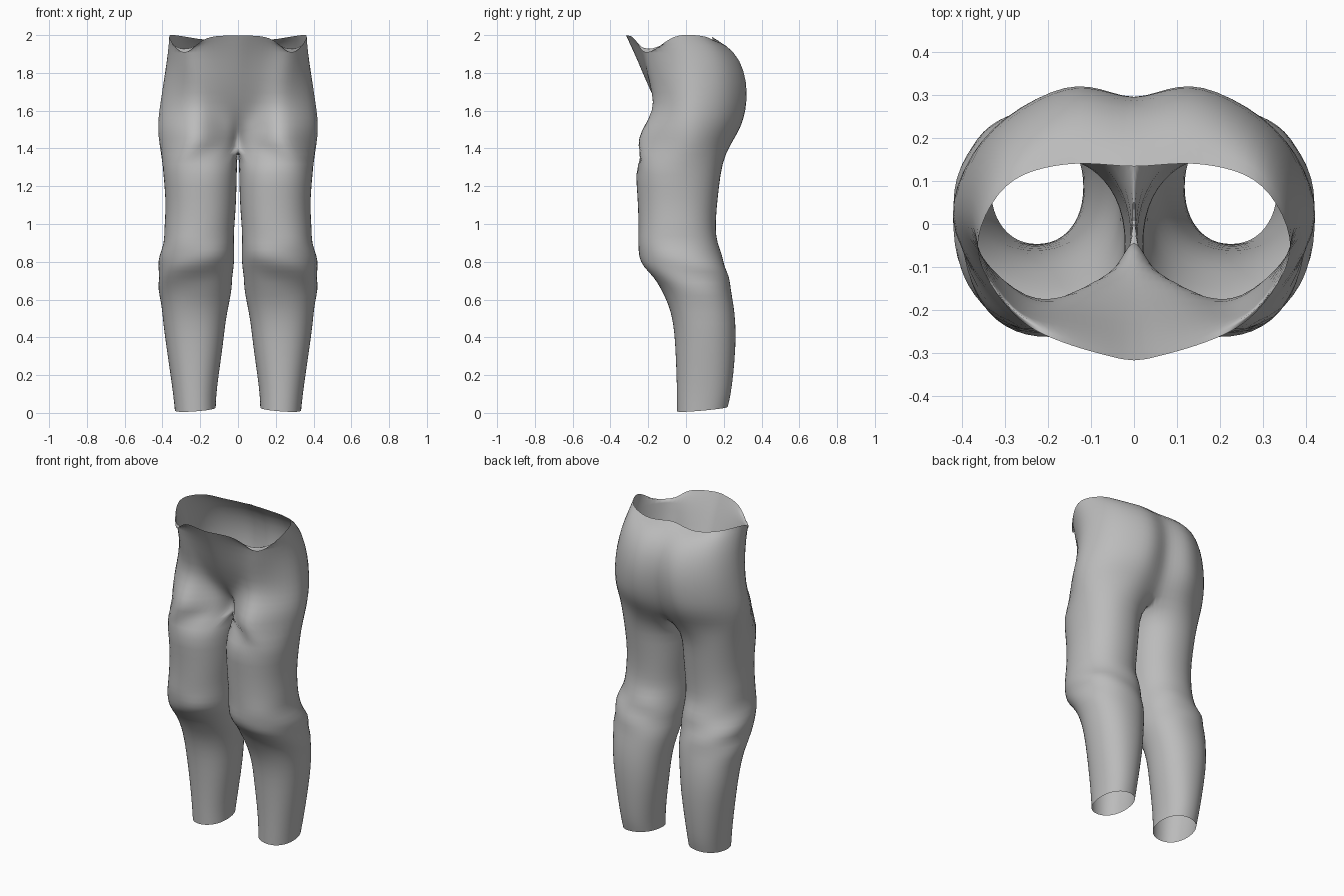
import bpy, bmesh, math
from mathutils import Vector

if "Cube" in bpy.data.objects:
    bpy.data.objects.remove(bpy.data.objects["Cube"])

# Half outlines of the hips, centre front round the side to centre back
WAIST = [(0, -.323, 2.0), (.17, -.275, 1.985), (.285, -.207, 1.90), (.368, -.06, 1.995),
         (.30, .09, 1.995), (.16, .14, 1.975), (0, .133, 1.995)]
HIPS = [
    (1.95, [(0, -.30), (.16, -.253), (.285, -.20), (.37, -.04), (.305, .14), (.15, .212), (0, .205)]),
    (1.87, [(0, -.262), (.15, -.225), (.28, -.193), (.378, 0), (.32, .185), (.15, .287), (0, .272)]),
    (1.75, [(0, -.21), (.13, -.195), (.26, -.178), (.394, 0), (.345, .20), (.16, .322), (0, .297)]),
    (1.64, [(0, -.158), (.11, -.152), (.25, -.162), (.41, 0), (.355, .20), (.16, .322), (0, .287)]),
    (1.56, [(0, -.11), (.09, -.127), (.24, -.20), (.422, -.01), (.36, .19), (.17, .308), (0, .27)]),
    (1.49, [(0, -.055), (.08, -.13), (.24, -.247), (.424, -.02), (.36, .17), (.17, .28), (0, .245)]),
    (1.42, [(0, 0), (.07, -.15), (.24, -.268), (.415, -.03), (.36, .14), (.18, .235), (0, .205)]),
]
# Leg rings: height, inner x, outer x, front y, back y
LEG = [
    (1.32, .004, .402, -.274, .192), (1.20, .006, .39, -.262, .177), (1.08, .010, .383, -.255, .163),
    (.97, .020, .392, -.252, .158), (.90, .020, .395, -.255, .166), (.83, .018, .412, -.255, .195),
    (.775, .020, .430, -.222, .212), (.72, .030, .420, -.178, .226), (.66, .030, .424, -.135, .238),
    (.58, .046, .407, -.095, .252), (.48, .066, .398, -.068, .264), (.36, .078, .382, -.058, .265),
    (.20, .102, .358, -.051, .252), (.09, .115, .343, -.049, .237), (.02, .117, .335, -.048, .222),
]
N, OUT = 24, 18          # points round a leg, spans on the outer side


def spline(pts, t):
    """Point on a smooth curve through pts, t from 0 to 1."""
    f = t * (len(pts) - 1)
    i = min(int(f), len(pts) - 2)
    f -= i
    p = [Vector(q) for q in pts]
    b, c = p[i], p[i + 1]
    a = p[i - 1] if i else 2 * b - c
    d = p[i + 2] if i + 2 < len(p) else 2 * c - b
    return .5 * (2 * b + (c - a) * f + (2 * a - 5 * b + 4 * c - d) * f ** 2
                 + (3 * b - a - 3 * c + d) * f ** 3)


def bulge(v):
    """Rounds an ellipse slightly towards a box."""
    return math.copysign(abs(v) ** .92, v)


bm = bmesh.new()
rings = []

# Hips: open half rings from waist to crotch
for outline in [WAIST] + [[(x, y, z) for x, y in pts] for z, pts in HIPS]:
    ring = []
    for k in range(OUT + 1):
        p = spline(outline, k / OUT)
        ring.append(bm.verts.new((0 if k in (0, OUT) else max(p.x, .004), p.y, p.z)))
    rings.append(ring)

# Crotch seam closes the last hip ring into the top of the leg
for k in range(1, N - OUT):
    t = k / (N - OUT)
    rings[-1].append(bm.verts.new((0, .205 * (1 - t), 1.42 - .02 * math.sin(math.pi * t))))

# Leg tube, with cloth folds round the knee and a sloping hem
for z, xi, xo, yf, yb in LEG:
    ring = []
    fold = .011 * math.exp(-((z - .78) / .13) ** 2)
    for k in range(N):
        a = math.radians(225 + 15 * k)
        c, s = bulge(math.cos(a)), bulge(math.sin(a))
        w = fold * math.sin(3 * a + 40 * z)
        hem = (.012 * s - .008 * c) if z < .05 else 0
        ring.append(bm.verts.new(((xi + xo) / 2 + c * ((xo - xi) / 2 + w * (c > -.5)),
                                  (yf + yb) / 2 + s * ((yb - yf) / 2 + w), z + hem)))
    rings.append(ring)

# Skin neighbouring rings
for upper, lower in zip(rings, rings[1:]):
    closed = len(upper) == N
    for k in range(N if closed else OUT):
        j = (k + 1) % N if closed else k + 1
        bm.faces.new((upper[k], lower[k], lower[j], upper[j]))

mesh = bpy.data.meshes.new("trousers")
bm.to_mesh(mesh)
bm.free()
trousers = bpy.data.objects.new("trousers", mesh)
bpy.context.collection.objects.link(trousers)

grey = bpy.data.materials.new("grey cloth")
grey.diffuse_color = (.5, .5, .5, 1)
grey.use_nodes = True
grey.node_tree.nodes["Principled BSDF"].inputs["Base Color"].default_value = grey.diffuse_color
mesh.materials.append(grey)

mirror = trousers.modifiers.new("other_half", 'MIRROR')
mirror.merge_threshold = .001
smooth = trousers.modifiers.new("smooth_cloth", 'SUBSURF')
smooth.levels = smooth.render_levels = 1

bpy.context.view_layer.objects.active = trousers
trousers.select_set(True)
bpy.ops.object.shade_smooth()
